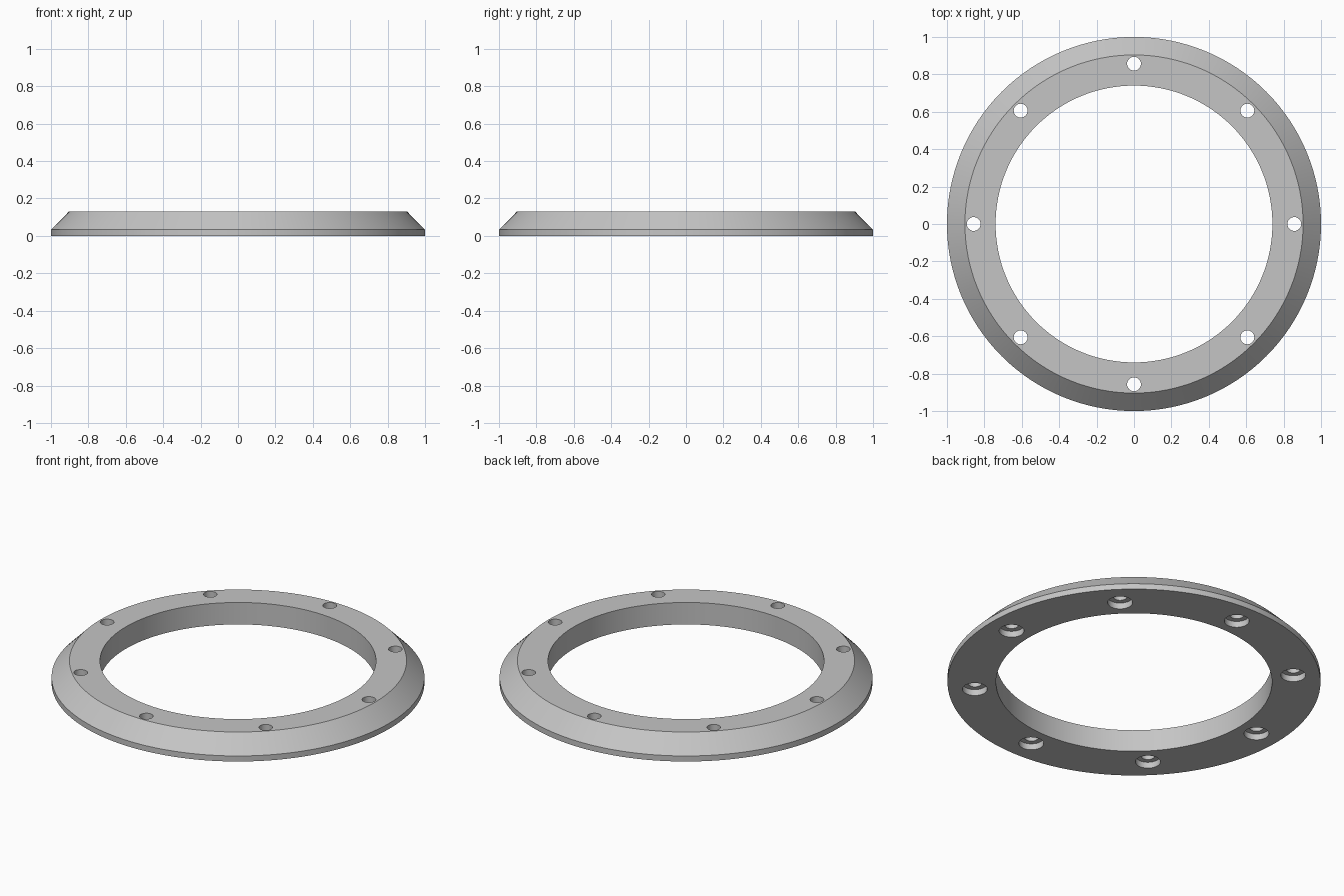
import bpy, bmesh, math

if "Cube" in bpy.data.objects:
    bpy.data.objects.remove(bpy.data.objects["Cube"])

RIM, TOP_R, BORE_R = 1.0, 0.904, 0.74
RIM_H, HEIGHT = 0.033, 0.13
BOLT_CIRCLE, HOLE_R, SINK_R, SINK_D = 0.857, 0.037, 0.067, 0.036


def lathe(bm, profile, steps, centre=(0, 0), closed=False):
    """Spin an (r, z) profile about a vertical axis; cap the ends if it is open."""
    rings = []
    for r, z in profile:
        ring = []
        for i in range(steps):
            a = 2 * math.pi * i / steps
            ring.append(bm.verts.new((centre[0] + r * math.cos(a),
                                      centre[1] + r * math.sin(a), z)))
        rings.append(ring)
    pairs = list(zip(rings, rings[1:]))
    if closed:
        pairs.append((rings[-1], rings[0]))
    else:
        bm.faces.new(rings[0][::-1])
        bm.faces.new(rings[-1])
    for lo, hi in pairs:
        for i in range(steps):
            j = (i + 1) % steps
            bm.faces.new((lo[i], lo[j], hi[j], hi[i]))


def make_object(name, bm):
    bmesh.ops.recalc_face_normals(bm, faces=bm.faces)
    mesh = bpy.data.meshes.new(name)
    bm.to_mesh(mesh)
    bm.free()
    obj = bpy.data.objects.new(name, mesh)
    bpy.context.collection.objects.link(obj)
    return obj


# Flange ring with a chamfered outer edge
bm = bmesh.new()
lathe(bm, [(BORE_R, 0), (RIM, 0), (RIM, RIM_H), (TOP_R, HEIGHT), (BORE_R, HEIGHT)],
      128, closed=True)
ring = make_object("flange_ring", bm)

# Eight stepped bolt holes, wider on the underside
bm = bmesh.new()
for k in range(8):
    a = k * math.pi / 4
    lathe(bm, [(SINK_R, -0.05), (SINK_R, SINK_D), (HOLE_R, SINK_D), (HOLE_R, HEIGHT + 0.05)],
          32, centre=(BOLT_CIRCLE * math.cos(a), BOLT_CIRCLE * math.sin(a)))
cutter = make_object("bolt_hole_cutter", bm)
cutter.hide_render = True

cut = ring.modifiers.new("bolt_holes", 'BOOLEAN')
cut.operation = 'DIFFERENCE'
cut.solver = 'EXACT'
cut.object = cutter

bpy.context.view_layer.objects.active = ring
ring.select_set(True)
bpy.ops.object.modifier_apply(modifier=cut.name)
bpy.data.objects.remove(cutter, do_unlink=True)

# Plain grey metal
grey = bpy.data.materials.new("grey_metal")
grey.diffuse_color = (0.56, 0.56, 0.56, 1)
grey.use_nodes = True
grey.node_tree.nodes["Principled BSDF"].inputs["Base Color"].default_value = grey.diffuse_color
ring.data.materials.clear()
ring.data.materials.append(grey)
for p in ring.data.polygons:
    p.material_index = 0

bpy.ops.object.shade_smooth_by_angle(angle=math.radians(30))
